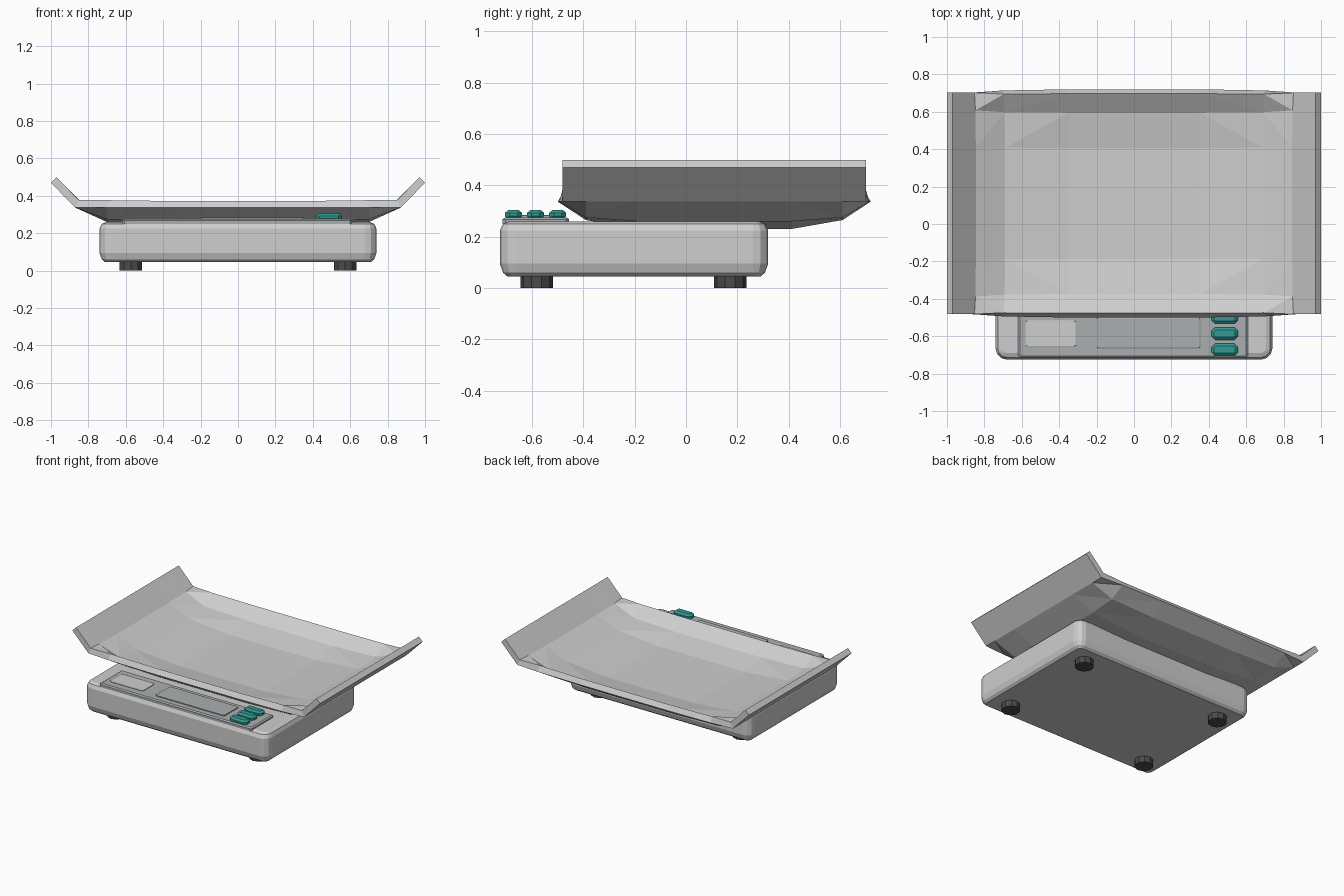
import bpy, bmesh
from math import cos, sin, pi

cube = bpy.data.objects.get("Cube")
if cube:
    bpy.data.objects.remove(cube)


def material(name, color):
    m = bpy.data.materials.new(name)
    m.use_nodes = True
    m.diffuse_color = (*color, 1)
    m.node_tree.nodes["Principled BSDF"].inputs["Base Color"].default_value = (*color, 1)
    return m


PALE = material("pale grey", (0.62, 0.62, 0.62))
PANEL = material("panel grey", (0.40, 0.43, 0.43))
TEAL = material("teal", (0.03, 0.33, 0.29))
DARK = material("dark rubber", (0.07, 0.07, 0.07))


def finish(name, bm, mat):
    bmesh.ops.recalc_face_normals(bm, faces=bm.faces)
    me = bpy.data.meshes.new(name)
    bm.to_mesh(me)
    bm.free()
    me.materials.append(mat)
    ob = bpy.data.objects.new(name, me)
    bpy.context.collection.objects.link(ob)
    return ob


def slab(name, x0, x1, y0, y1, radius, profile, mat, steps=3):
    """Rounded rectangle lofted through (z, inset) levels."""
    bm = bmesh.new()
    rings = []
    for z, inset in profile:
        r = max(radius - inset, radius * 0.4)
        ring = []
        for k, (sx, sy) in enumerate([(1, 1), (-1, 1), (-1, -1), (1, -1)]):
            cx = (x1 - inset - r) if sx > 0 else (x0 + inset + r)
            cy = (y1 - inset - r) if sy > 0 else (y0 + inset + r)
            for i in range(steps + 1):
                a = (k + i / steps) * pi / 2
                ring.append(bm.verts.new((cx + r * cos(a), cy + r * sin(a), z)))
        rings.append(ring)
    n = len(rings[0])
    for lo, hi in zip(rings, rings[1:]):
        for i in range(n):
            j = (i + 1) % n
            bm.faces.new((lo[i], lo[j], hi[j], hi[i]))
    bm.faces.new(rings[0][::-1])
    bm.faces.new(rings[-1])
    return finish(name, bm, mat)


# Body with softly rounded edges
slab("body", -0.74, 0.74, -0.725, 0.32, 0.06,
     [(0.045, 0.03), (0.06, 0.012), (0.095, 0), (0.225, 0), (0.25, 0.012), (0.26, 0.035)], PALE)

# Control panel, label plate and display window
slab("control_panel", -0.62, 0.61, -0.715, -0.455, 0.012,
     [(0.25, 0), (0.268, 0), (0.275, 0.01)], PANEL, 1)
slab("label_plate", -0.58, -0.31, -0.655, -0.515, 0.008,
     [(0.272, 0), (0.279, 0), (0.281, 0.004)], PALE, 1)
slab("display_window", -0.2, 0.355, -0.665, -0.5, 0.008,
     [(0.272, 0), (0.282, 0), (0.285, 0.005)], PANEL, 1)

# Push buttons
for i in range(3):
    y = -0.672 + 0.086 * i
    slab(f"button_{i + 1}", 0.415, 0.555, y - 0.033, y + 0.033, 0.018,
         [(0.27, 0.008), (0.28, 0), (0.293, 0), (0.305, 0.014)], TEAL, 1)

# Feet
for side, x in (("right", -0.573), ("left", 0.573)):
    for end, y in (("front", -0.582), ("back", 0.172)):
        bm = bmesh.new()
        bmesh.ops.create_cone(bm, cap_ends=True, segments=10, radius1=0.063,
                              radius2=0.063, depth=0.05)
        bmesh.ops.translate(bm, verts=bm.verts, vec=(x, y, 0.025))
        finish(f"{end}_{side}_foot", bm, DARK)

# Weighing tray: shallow dish with raised side flaps
half = [0.35, 0.70, 0.87, 1.0]
xs = [-v for v in reversed(half)] + half
ys = [-0.5, -0.39, -0.19, 0.41, 0.61, 0.72]


def tray_height(x, row):
    depth = min(row, 5 - row)          # 0 rim, 1 slope foot, 2 floor
    ax = abs(x)
    if ax > 0.9:
        return 0.47
    if ax > 0.8 or depth == 0:
        return 0.337
    if depth == 1:
        return 0.275 if ax > 0.5 else 0.265
    return 0.26 if ax > 0.5 else 0.23


bm = bmesh.new()
grid = []
for x in xs:
    column = []
    for row, y in enumerate(ys):
        if row in (0, 5):              # rim bows out towards the middle
            pull = 0.018 if abs(x) > 0.8 else 0.006 if abs(x) > 0.5 else 0
            y += pull if row == 0 else -pull
        column.append(bm.verts.new((x, y, tray_height(x, row))))
    grid.append(column)
for i in range(7):
    for j in range(5):
        a, b, c, d = grid[i][j], grid[i + 1][j], grid[i + 1][j + 1], grid[i][j + 1]
        s, t = i - 3, j - 2
        if s * t == 0 or abs(s) == 3:
            bm.faces.new((a, b, c, d))
        elif s * t > 0:                # chamfer the dish corners
            bm.faces.new((a, b, d))
            bm.faces.new((b, c, d))
        else:
            bm.faces.new((a, b, c))
            bm.faces.new((a, c, d))
tray = finish("weighing_tray", bm, PALE)
if tray.data.polygons[0].normal.z < 0:
    tray.data.flip_normals()
solid = tray.modifiers.new("thickness", 'SOLIDIFY')
solid.thickness = 0.042
solid.offset = 1
solid.use_even_offset = True
